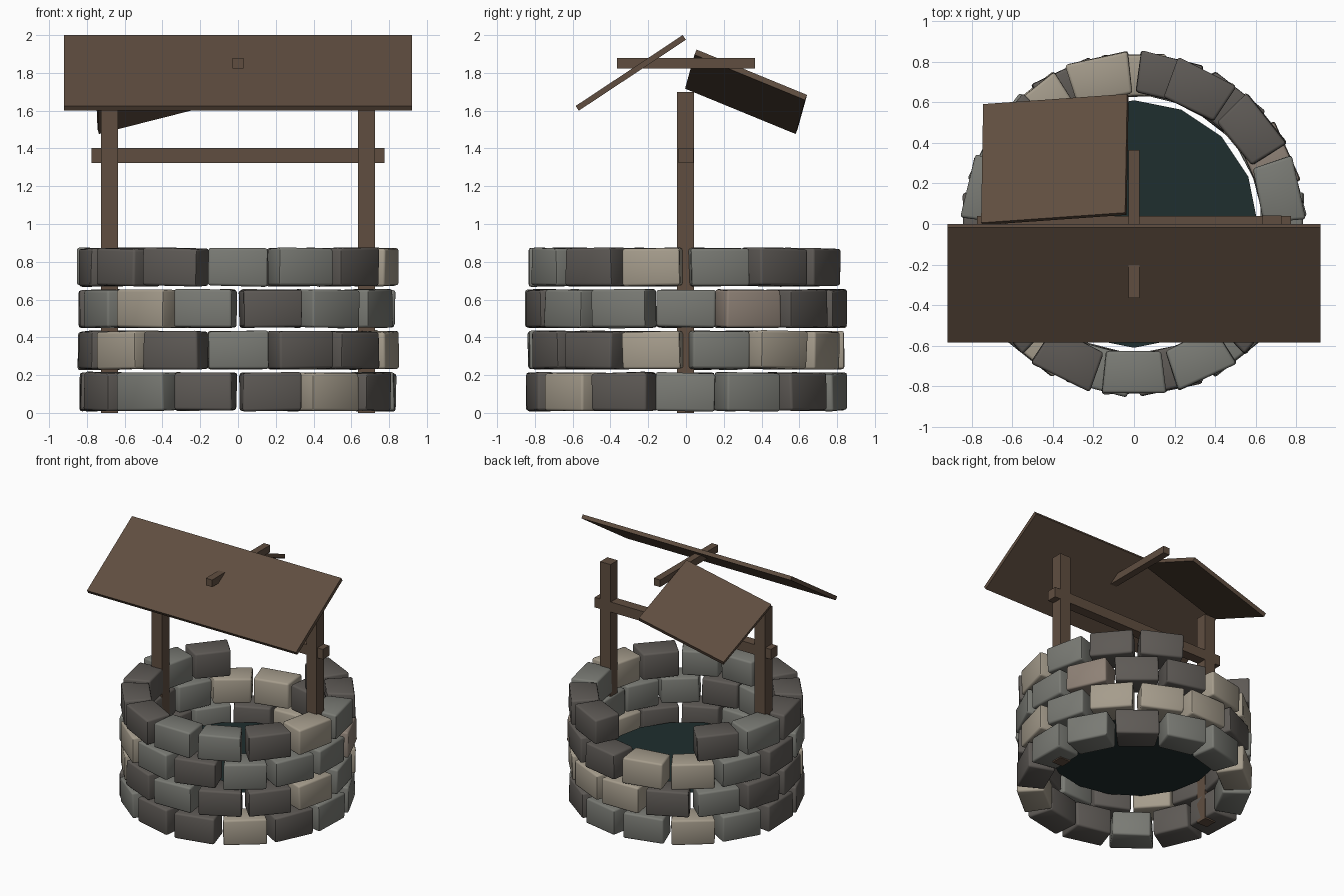
import bpy, bmesh, math, random
from mathutils import Matrix, Vector

cube = bpy.data.objects.get("Cube")
if cube:
    bpy.data.objects.remove(cube)
random.seed(4)


def material(name, srgb):
    lin = [(c / 255) ** 2.2 for c in srgb] + [1]
    m = bpy.data.materials.new(name)
    m.use_nodes = True
    m.diffuse_color = lin
    m.node_tree.nodes["Principled BSDF"].inputs["Base Color"].default_value = lin
    return m


wood = material("brown_wood", (96, 79, 66))
water_mat = material("dark_water", (36, 50, 50))
stone_mats = {
    "D": material("dark_stone", (94, 90, 86)),
    "G": material("grey_stone", (121, 122, 116)),
    "T": material("taupe_stone", (142, 129, 118)),
    "L": material("pale_stone", (164, 155, 139)),
}


def finish(name, bm, mats):
    bmesh.ops.recalc_face_normals(bm, faces=bm.faces)
    mesh = bpy.data.meshes.new(name)
    bm.to_mesh(mesh)
    bm.free()
    for m in mats:
        mesh.materials.append(m)
    ob = bpy.data.objects.new(name, mesh)
    bpy.context.scene.collection.objects.link(ob)
    return ob


def box(name, size, matrix):
    bm = bmesh.new()
    bmesh.ops.create_cube(bm, size=1, matrix=matrix @ Matrix.Diagonal((*size, 1)))
    return finish(name, bm, [wood])


# Stone courses: one letter per stone, anticlockwise from the front, "-" is a missing stone
COUNT = 14
STEP = 2 * math.pi / COUNT
INNER, OUTER, HEIGHT = 0.63, 0.835, 0.2
INNER_W, OUTER_W = 0.272, 0.318


def add_stone(bm, angle, z, mat_index):
    piece = bmesh.new()
    bmesh.ops.create_cube(piece, size=1)
    for v in piece.verts:
        width = OUTER_W if v.co.x > 0 else INNER_W
        v.co = Vector((v.co.x * (OUTER - INNER), v.co.y * width, v.co.z * HEIGHT))
        v.co += Vector([random.uniform(-0.004, 0.004) for _ in range(3)])
    bmesh.ops.bevel(piece, geom=piece.edges[:], offset=0.014, segments=2,
                    profile=0.5, affect='EDGES')
    for f in piece.faces:
        f.material_index = mat_index
    turn = Matrix.Rotation(angle, 4, 'Z')
    tilt = Matrix.Rotation(random.uniform(-0.02, 0.02), 4, 'X')
    yaw = Matrix.Rotation(random.uniform(-0.03, 0.03), 4, 'Z')
    radius = (INNER + OUTER) / 2 + random.uniform(-0.005, 0.005)
    piece.transform(turn @ Matrix.Translation((radius, 0, z)) @ yaw @ tilt)
    mesh = bpy.data.meshes.new("stone_piece")
    piece.to_mesh(mesh)
    piece.free()
    bm.from_mesh(mesh)
    bpy.data.meshes.remove(mesh)


courses = ["DLDGGDGGLGDDGD", "GDDLGLLLDGDDLD", "DGGGTDDLLGDGLG", "GGDLGDD--DGDDD"]
letters = list(stone_mats)
for row, colours in enumerate(courses):
    bm = bmesh.new()
    offset = 0.5 if row % 2 == 0 else 0
    for k, letter in enumerate(colours):
        if letter != "-":
            add_stone(bm, -math.pi / 2 + (k + offset) * STEP,
                      0.112 + 0.22 * row, letters.index(letter))
    course = finish(f"stone_course_{row + 1}", bm, stone_mats.values())
    bpy.ops.object.select_all(action='DESELECT')
    course.select_set(True)
    bpy.context.view_layer.objects.active = course
    bpy.ops.object.shade_smooth_by_angle(angle=math.radians(50))

# Water surface
bm = bmesh.new()
bmesh.ops.create_circle(bm, cap_ends=True, segments=16, radius=0.61,
                        matrix=Matrix.Translation((0, 0, 0.32)))
finish("water", bm, [water_mat])

# Posts and beams
for side, name in ((1, "left_post"), (-1, "right_post")):
    box(name, (0.092, 0.09, 1.7), Matrix.Translation((side * 0.68, -0.003, 0.85)))
box("cross_beam", (1.55, 0.08, 0.08), Matrix.Translation((0, 0, 1.362)))
box("roof_beam", (0.056, 0.73, 0.056), Matrix.Translation((0, 0, 1.85)))

# Front roof board
box("front_roof_board", (1.84, 0.68, 0.03),
    Matrix.Translation((0, -0.2925, 1.8)) @ Matrix.Rotation(math.radians(33.5), 4, 'X'))

# Broken rear roof board, slipped to one side
along = Vector((0.71, 0.05, 0.18))
down = Vector((0.01, 0.585, -0.24))
axes = [along.normalized(), down.normalized(), along.cross(down).normalized()]
tilted = Matrix(axes).transposed().to_4x4()
box("rear_roof_board", (along.length, down.length, 0.03),
    Matrix.Translation((-0.39, 0.318, 1.7)) @ tilted)
